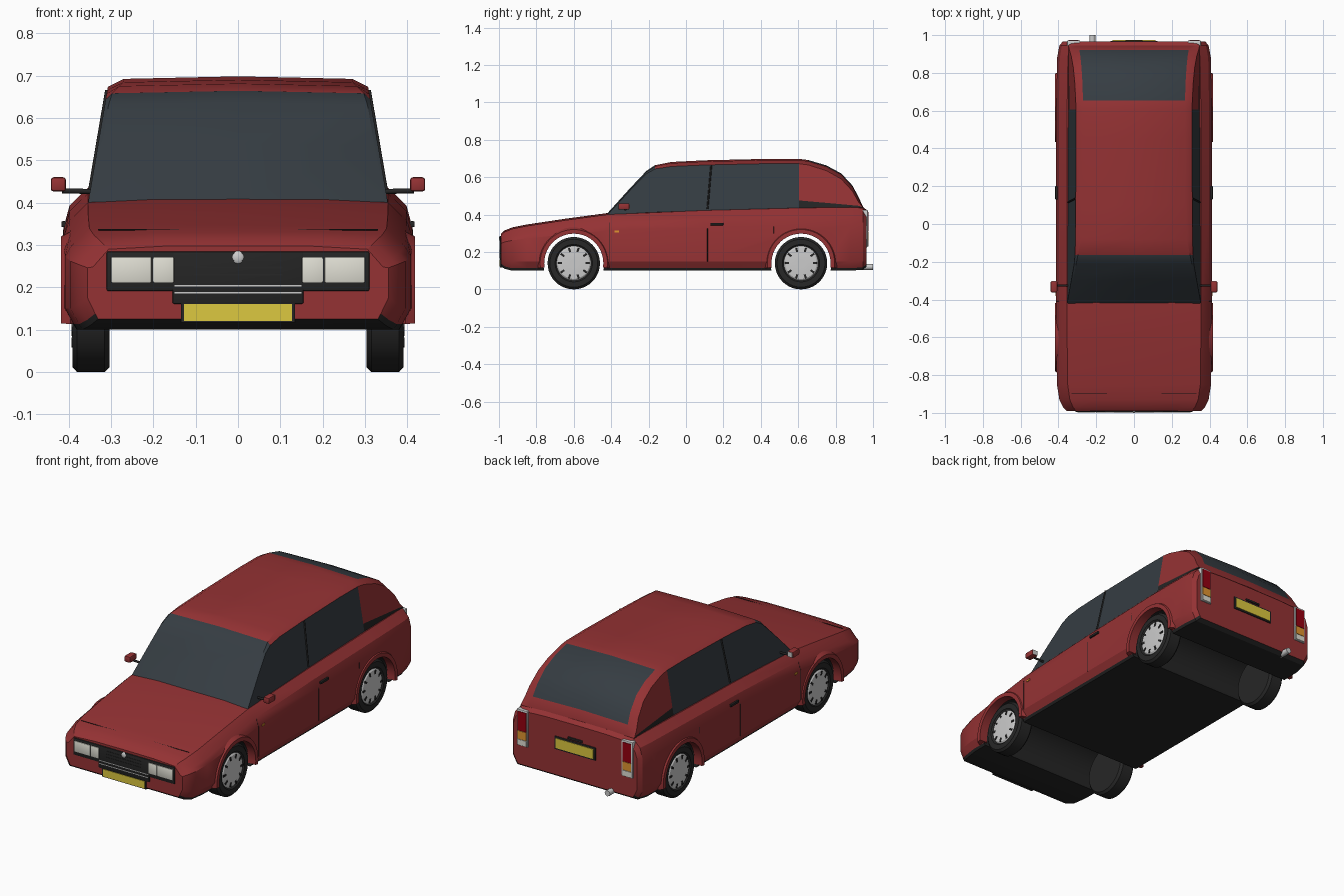
import bpy, bmesh
from math import sin, cos, pi, radians
from mathutils import Matrix

if "Cube" in bpy.data.objects:
    bpy.data.objects.remove(bpy.data.objects["Cube"])


def material(name, r, g, b):
    m = bpy.data.materials.new(name)
    m.diffuse_color = (r, g, b, 1)
    m.use_nodes = True
    m.node_tree.nodes["Principled BSDF"].inputs["Base Color"].default_value = m.diffuse_color
    return m


RED = material("paint", 0.30, 0.032, 0.034)
BLACK = material("black_trim", 0.018, 0.018, 0.018)
GLASS = material("tinted_glass", 0.036, 0.046, 0.055)
TYRE = material("rubber", 0.02, 0.02, 0.02)
SILVER = material("silver", 0.6, 0.6, 0.6)
CREAM = material("lamp_glass", 0.75, 0.74, 0.66)
YELLOW = material("plate_yellow", 0.72, 0.58, 0.05)
ORANGE = material("indicator_orange", 0.75, 0.3, 0.03)
LAMP = material("tail_red", 0.3, 0.0, 0.005)


def finish(name, bm, mats, angle=30):
    bmesh.ops.remove_doubles(bm, verts=bm.verts, dist=1e-5)
    bmesh.ops.recalc_face_normals(bm, faces=bm.faces)
    me = bpy.data.meshes.new(name)
    bm.to_mesh(me)
    bm.free()
    ob = bpy.data.objects.new(name, me)
    bpy.context.collection.objects.link(ob)
    for m in mats:
        me.materials.append(m)
    smooth(ob, angle)
    return ob


def smooth(ob, angle=30):
    bpy.ops.object.select_all(action='DESELECT')
    ob.select_set(True)
    bpy.context.view_layer.objects.active = ob
    bpy.ops.object.shade_smooth_by_angle(angle=radians(angle))


def box(name, c, size, mat, bevel=0.0, turn=None):
    bm = bmesh.new()
    bmesh.ops.create_cube(bm, size=1)
    bmesh.ops.scale(bm, vec=size, verts=bm.verts)
    if bevel:
        bmesh.ops.bevel(bm, geom=bm.edges[:], offset=bevel, segments=2, affect='EDGES', profile=0.5)
    if turn:
        bmesh.ops.transform(bm, matrix=turn, verts=bm.verts)
    bmesh.ops.translate(bm, vec=c, verts=bm.verts)
    return finish(name, bm, [mat])


def lathe(name, profile, cy, cz, side, mat, segs=40):
    """Spin (x, radius) points about an axle along x."""
    bm = bmesh.new()
    rings = [[bm.verts.new((side * x, cy + r * cos(2 * pi * i / segs), cz + r * sin(2 * pi * i / segs)))
              for i in range(segs)] for x, r in profile]
    for a, b in zip(rings, rings[1:]):
        for i in range(segs):
            j = (i + 1) % segs
            bm.faces.new((a[i], a[j], b[j], b[i]))
    for end in (rings[0], rings[-1]):
        bm.faces.new(end)
    return finish(name, bm, [mat])


def tube(name, points, radius, mat):
    cu = bpy.data.curves.new(name, 'CURVE')
    cu.dimensions = '3D'
    cu.bevel_depth = radius
    cu.bevel_resolution = 2
    cu.use_fill_caps = True
    sp = cu.splines.new('POLY')
    sp.points.add(len(points) - 1)
    for p, co in zip(sp.points, points):
        p.co = (*co, 1)
    cu.materials.append(mat)
    ob = bpy.data.objects.new(name, cu)
    bpy.context.collection.objects.link(ob)
    return ob


def loft(name, stations, section, mats, pick):
    """Skin mirrored half sections along y; pick(edge, y) gives a material slot."""
    bm = bmesh.new()
    rings, n = [], 0
    for st in stations:
        half = section(*st)
        n = len(half)
        full = half + [(-x, z) for x, z in half[-2:0:-1]]
        rings.append([bm.verts.new((x, st[0], z)) for x, z in full])
    for k, (a, b) in enumerate(zip(rings, rings[1:])):
        y = (stations[k][0] + stations[k + 1][0]) / 2
        for i in range(len(a)):
            j = (i + 1) % len(a)
            f = bm.faces.new((a[i], a[j], b[j], b[i]))
            f.material_index = pick(i if i < n - 1 else 2 * n - 3 - i, y)
    bm.faces.new(rings[0])
    bm.faces.new(rings[-1])
    return finish(name, bm, mats, 28)


# Lower body
def body_section(y, w, zt, zb):
    return [(0, zt), (0.5 * w, zt - 0.001), (0.86 * w, zt - 0.008), (0.965 * w, zt - 0.05),
            (w, zt - 0.3 * (zt - zb)), (w, zb + 0.05), (0.95 * w, zb + 0.013), (0.93 * w, zb), (0, zb)]


body = loft("body", [(-0.99, 0.355, 0.298, 0.125), (-0.97, 0.375, 0.315, 0.11), (-0.93, 0.395, 0.331, 0.10),
                     (-0.85, 0.408, 0.347, 0.10), (-0.65, 0.411, 0.377, 0.10), (-0.42, 0.412, 0.408, 0.10),
                     (0.1, 0.412, 0.43, 0.10), (0.6, 0.412, 0.443, 0.10), (0.88, 0.407, 0.447, 0.10),
                     (0.945, 0.395, 0.443, 0.105), (0.965, 0.378, 0.425, 0.12)],
            body_section, [RED, BLACK], lambda i, y: 1 if i >= 6 else 0)

# Wheel wells cut through the body
AXLES = {"front": -0.60, "rear": 0.615}
for end, cy in AXLES.items():
    cutter = lathe("well_cutter", [(-0.6, 0.163), (0.6, 0.163)], cy, 0.14, 1, BLACK, 48)
    mod = body.modifiers.new("well", 'BOOLEAN')
    mod.operation, mod.solver, mod.object = 'DIFFERENCE', 'EXACT', cutter
    mod.material_mode = 'TRANSFER'
    bpy.context.view_layer.objects.active = body
    bpy.ops.object.modifier_apply(modifier=mod.name)
    bpy.data.objects.remove(cutter)
smooth(body, 28)


# Cabin with windscreen, side glass, roof and tailgate glass
def cabin_section(y, zt, zb, wr, drop):
    width = lambda z: 0.352 - 0.17 * (z - 0.41)
    zs = max(zt - drop, zb)
    zk = min(0.475 - 0.09 * (y - 0.61), zs)
    zk = max(zk, zb)
    return [(0, zt), (wr, zt - 0.006), (width(zs), zs), (width(zk), zk), (width(zb), zb), (0, zb)]


def cabin_slot(i, y):
    if i == 4:
        return 2
    if y < -0.165:
        return 1
    if i == 0:
        return 1 if 0.65 < y < 0.92 else 0
    if i == 1:
        return 0
    if i == 2:
        return 1 if y < 0.605 else 0
    return 1 if y < 0.605 else 2


loft("cabin", [(-0.42, 0.407, 0.396, 0.345, 0.008), (-0.30, 0.54, 0.405, 0.322, 0.012),
               (-0.21, 0.635, 0.41, 0.306, 0.016), (-0.165, 0.664, 0.412, 0.297, 0.02),
               (-0.08, 0.681, 0.415, 0.28, 0.024), (0.1, 0.69, 0.42, 0.272, 0.025),
               (0.45, 0.698, 0.428, 0.27, 0.025), (0.605, 0.698, 0.43, 0.27, 0.026),
               (0.655, 0.691, 0.431, 0.27, 0.026), (0.75, 0.663, 0.434, 0.273, 0.028),
               (0.83, 0.62, 0.436, 0.278, 0.03), (0.89, 0.555, 0.438, 0.284, 0.03),
               (0.922, 0.495, 0.438, 0.29, 0.028), (0.945, 0.445, 0.436, 0.30, 0.006)],
     cabin_section, [RED, GLASS, BLACK], cabin_slot)

# Hood shut lines
tube("hood_front_seam", [(-0.33, -0.895, 0.336), (0.33, -0.895, 0.336)], 0.0015, BLACK)

for s, tag in ((1, "right"), (-1, "left")):
    for end, cy in AXLES.items():
        # Wheels
        lathe(f"{end}_{tag}_tyre", [(0.303, 0.085), (0.303, 0.128), (0.315, 0.14), (0.38, 0.14), (0.391, 0.128),
                                    (0.391, 0.1), (0.382, 0.09)], cy, 0.14, s, TYRE)
        lathe(f"{end}_{tag}_hubcap", [(0.36, 0.092), (0.384, 0.092), (0.39, 0.084), (0.393, 0.045), (0.393, 0.02)],
              cy, 0.14, s, SILVER)
        for k in range(10):
            a = 2 * pi * k / 10
            box(f"{end}_{tag}_hub_slot", (s * 0.389, cy + 0.074 * cos(a), 0.14 + 0.074 * sin(a)),
                (0.008, 0.022, 0.011), BLACK, turn=Matrix.Rotation(a, 4, 'X'))
        # Arch lip
        bm = bmesh.new()
        prof = [(0.37, 0.158), (0.418, 0.158), (0.418, 0.18), (0.395, 0.193)]
        rows = []
        for k in range(29):
            a = radians(-8 + 196 * k / 28)
            rows.append([bm.verts.new((s * x, cy + r * cos(a), 0.14 + r * sin(a))) for x, r in prof])
        for p, q in zip(rows, rows[1:]):
            for i in range(4):
                bm.faces.new((p[i], p[(i + 1) % 4], q[(i + 1) % 4], q[i]))
        bm.faces.new(rows[0])
        bm.faces.new(rows[-1])
        finish(f"{end}_{tag}_arch", bm, [RED])

    # Mirrors
    tube(f"{tag}_mirror_arm", [(s * 0.34, -0.325, 0.426), (s * 0.415, -0.325, 0.428)], 0.006, BLACK)
    box(f"{tag}_mirror", (s * 0.424, -0.332, 0.443), (0.036, 0.06, 0.034), RED, 0.007)
    box(f"{tag}_mirror_glass", (s * 0.424, -0.302, 0.443), (0.028, 0.003, 0.026), SILVER)

    # Door details
    box(f"{tag}_door_handle", (s * 0.411, 0.165, 0.349), (0.012, 0.07, 0.014), BLACK, 0.003)
    box(f"{tag}_side_indicator", (s * 0.412, -0.37, 0.31), (0.008, 0.022, 0.01), ORANGE)
    tube(f"{tag}_window_pillar", [(s * 0.349, 0.115, 0.43), (s * 0.309, 0.135, 0.665)], 0.005, BLACK)
    for y in (-0.41, 0.115, 0.47):
        pts = [(s * x, y, z) for x, z in body_section(y, 0.412, 0.418 + 0.03 * y, 0.1)[2:6]]
        pts[-1] = (pts[-1][0], y, 0.30 if y == 0.47 else 0.15)
        tube(f"{tag}_door_seam", pts, 0.0015, BLACK)

    # Headlights
    box(f"{tag}_headlight_surround", (s * 0.225, -0.98, 0.238), (0.17, 0.03, 0.094), BLACK, 0.004)
    for x, w in ((0.176, 0.05), (0.252, 0.096)):
        box(f"{tag}_headlight", (s * x, -0.985, 0.241), (w, 0.026, 0.06), CREAM, 0.003)

    # Tail lights
    box(f"{tag}_tail_surround", (s * 0.32, 0.957, 0.325), (0.068, 0.03, 0.2), SILVER, 0.004)
    for part, z, h, m in (("stop", 0.362, 0.105, LAMP), ("indicator", 0.285, 0.045, ORANGE),
                          ("reverse", 0.245, 0.03, CREAM)):
        box(f"{tag}_{part}_lamp", (s * 0.32, 0.962, z), (0.052, 0.026, h), m)

# Grille
box("grille", (0, -0.98, 0.223), (0.31, 0.032, 0.124), BLACK, 0.004)
for z in (0.187, 0.204):
    box("grille_chrome_bar", (0, -0.985, z), (0.3, 0.026, 0.004), SILVER)
for z in (0.23, 0.247, 0.264):
    box("grille_slat", (0, -0.985, z), (0.21, 0.025, 0.004), TYRE)
bm = bmesh.new()
bmesh.ops.create_uvsphere(bm, u_segments=20, v_segments=12, radius=0.016,
                          matrix=Matrix.Translation((0, -0.992, 0.27)) @ Matrix.Diagonal((1, 0.5, 1, 1)))
finish("grille_button", bm, [SILVER])

# Number plates without lettering
box("front_plate_frame", (0, -0.98, 0.14), (0.27, 0.028, 0.046), BLACK)
box("front_plate", (0, -0.984, 0.141), (0.254, 0.026, 0.04), YELLOW)
box("rear_plate_frame", (0, 0.96, 0.298), (0.25, 0.02, 0.072), BLACK, 0.003)
box("rear_plate", (0, 0.963, 0.298), (0.23, 0.02, 0.054), YELLOW)
box("tailgate_handle", (0, 0.963, 0.345), (0.09, 0.018, 0.012), BLACK, 0.003)

# Exhaust
tube("exhaust", [(-0.22, 0.80, 0.12), (-0.22, 1.0, 0.12)], 0.016, SILVER)
